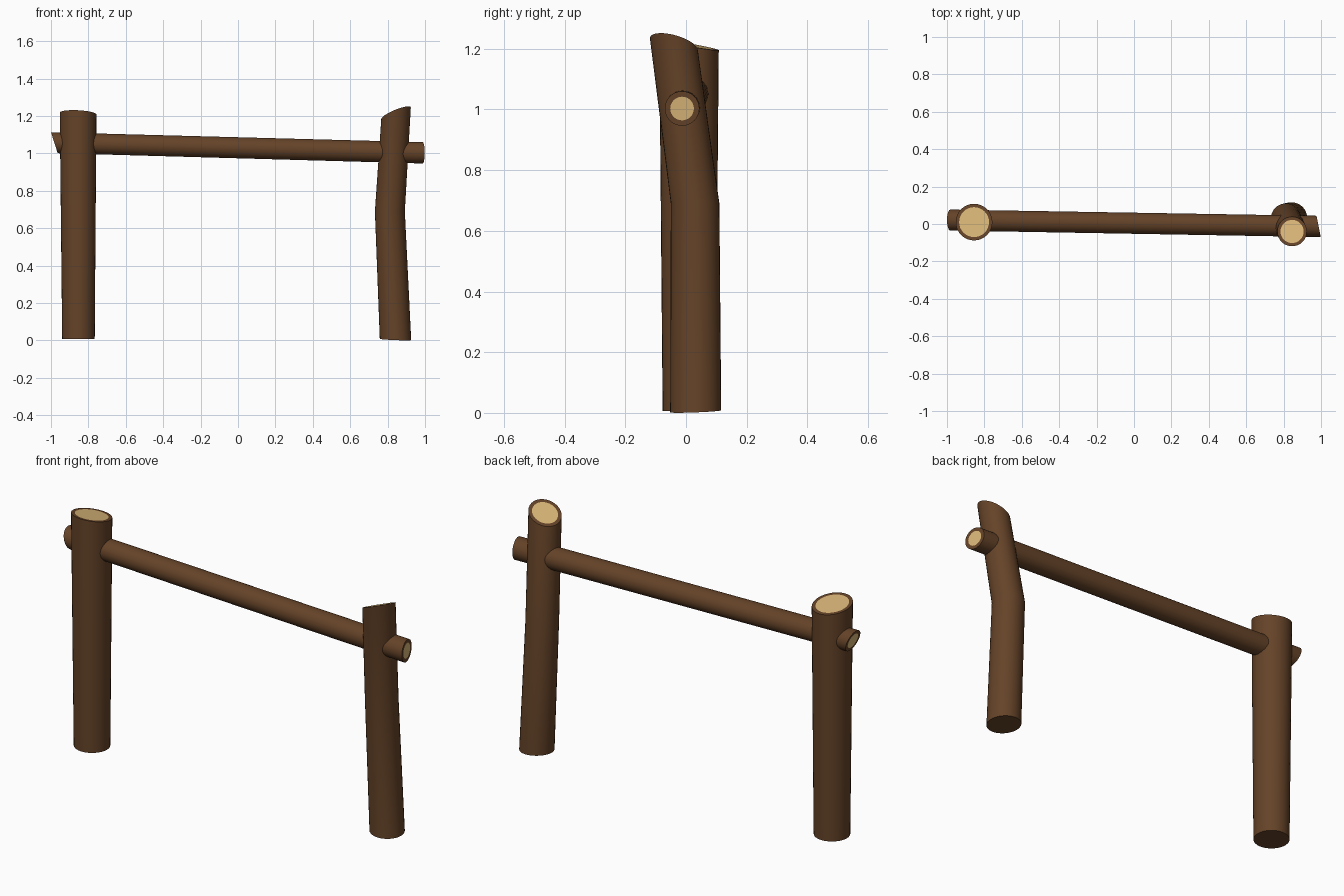
import bpy, bmesh, math
from mathutils import Vector

if "Cube" in bpy.data.objects:
    bpy.data.objects.remove(bpy.data.objects["Cube"])

SIDES = 32


def material(name, rgb):
    m = bpy.data.materials.new(name)
    m.diffuse_color = (*rgb, 1)
    m.use_nodes = True
    m.node_tree.nodes["Principled BSDF"].inputs["Base Color"].default_value = m.diffuse_color
    return m


bark = material("bark", (0.13, 0.056, 0.021))
cut_wood = material("cut_wood", (0.70, 0.47, 0.19))
X, Y, Z = Vector((1, 0, 0)), Vector((0, 1, 0)), Vector((0, 0, 1))


def log(name, axes, stations, rim_start=None, rim_end=None):
    """Sweep of rings; each station is (centre, radius, slope_u, slope_v).
    A rim radius adds a pale cut face inside the bark at that end."""
    u, v, w = axes
    bm = bmesh.new()

    def ring(centre, radius, su, sv):
        pts = []
        for i in range(SIDES):
            a = math.tau * i / SIDES
            c, s = radius * math.cos(a), radius * math.sin(a)
            pts.append(bm.verts.new(Vector(centre) + u * c + v * s + w * (su * c + sv * s)))
        return pts

    def bridge(a, b):
        for i in range(SIDES):
            j = (i + 1) % SIDES
            bm.faces.new((a[i], a[j], b[j], b[i]))

    rings = [ring(*s) for s in stations]
    for a, b in zip(rings, rings[1:]):
        bridge(a, b)

    first, last = rings[0], rings[-1]
    if rim_start:
        c, _, su, sv = stations[0]
        first = ring(c, rim_start, su, sv)
        bridge(first, rings[0])
    if rim_end:
        c, _, su, sv = stations[-1]
        last = ring(c, rim_end, su, sv)
        bridge(rings[-1], last)
    bm.faces.new(first[::-1]).material_index = 1 if rim_start else 0
    bm.faces.new(last).material_index = 1 if rim_end else 0

    mesh = bpy.data.meshes.new(name)
    bm.to_mesh(mesh)
    bm.free()
    mesh.materials.append(bark)
    mesh.materials.append(cut_wood)
    ob = bpy.data.objects.new(name, mesh)
    bpy.context.collection.objects.link(ob)
    bpy.ops.object.select_all(action='DESELECT')
    ob.select_set(True)
    bpy.context.view_layer.objects.active = ob
    bpy.ops.object.shade_smooth_by_angle(angle=math.radians(35))
    return ob


upright = (X, Y, Z)
lengthwise = (Y, Z, X)

# Straight post, slightly wider at its slanted top
log("left_post", upright, [
    ((-0.853, 0.01, 0.007), 0.087, 0, 0),
    ((-0.855, 0.01, 1.213), 0.098, -0.05, -0.18),
], rim_end=0.08)

# Crooked post with a bend halfway and a steep top cut
log("right_post", upright, [
    ((0.842, 0.032, 0.005), 0.084, -0.04, 0.04),
    ((0.812, 0.030, 0.69), 0.080, 0, 0),
    ((0.845, -0.040, 1.215), 0.079, 0.39, -0.25),
], rim_end=0.062)

# Rail running through both posts, sloping down to the right
log("rail", lengthwise, [
    ((-0.982, 0.021, 1.057), 0.056, 0, -0.32),
    ((0.987, -0.013, 1.003), 0.057, -0.2, 0),
], rim_start=0.039, rim_end=0.039)
